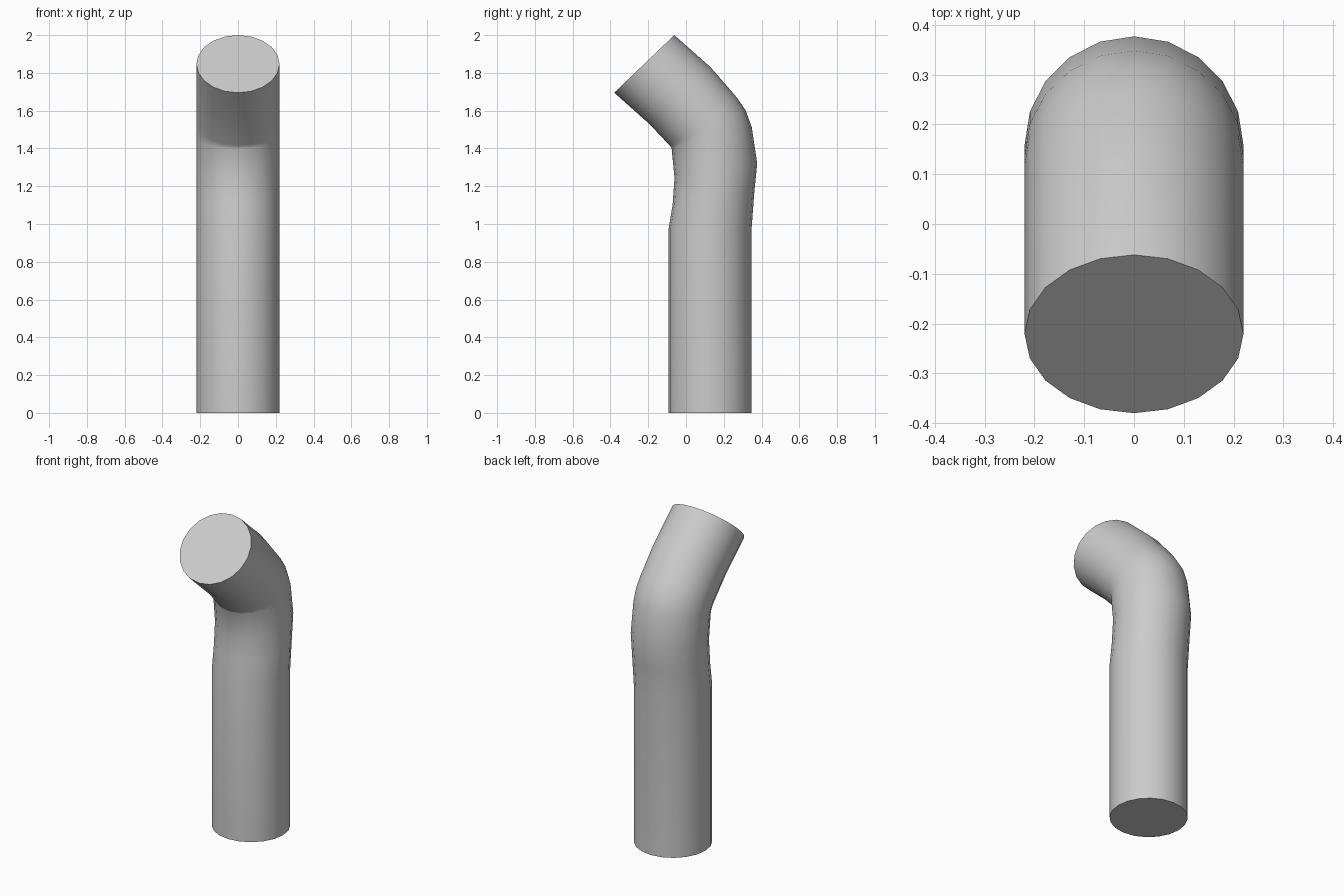
import bpy
import bmesh
import math
from mathutils import Vector

cube = bpy.data.objects.get("Cube")
if cube:
    bpy.data.objects.remove(cube, do_unlink=True)

SIDES, RADIUS = 20, 0.22

# Rings along the pipe: front (y, z) and back (y, z) ends of each diameter
RINGS = [
    ((-0.092, 0.0), (0.347, 0.0)),
    ((-0.092, 0.975), (0.347, 0.972)),
    ((-0.071, 1.10), (0.361, 1.16)),
    ((-0.061, 1.243), (0.377, 1.32)),
    ((-0.076, 1.40), (0.348, 1.513)),
    ((-0.080, 1.408), (0.315, 1.603)),
    ((-0.087, 1.416), (0.267, 1.672)),
    ((-0.193, 1.529), (0.130, 1.83)),
    ((-0.380, 1.695), (-0.062, 2.0)),
]

# Plain grey
grey = bpy.data.materials.new("plain grey")
grey.use_nodes = True
colour = (0.6, 0.6, 0.6, 1.0)
grey.diffuse_color = colour
grey.node_tree.nodes["Principled BSDF"].inputs["Base Color"].default_value = colour

# Bent pipe with closed ends
bm = bmesh.new()
loops = []
for front, back in RINGS:
    f, b = Vector((0, *front)), Vector((0, *back))
    centre, half = (f + b) / 2, (b - f) / 2
    loop = []
    for i in range(SIDES):
        a = math.tau * i / SIDES
        loop.append(bm.verts.new(centre + half * math.sin(a) + Vector((RADIUS * math.cos(a), 0, 0))))
    loops.append(loop)
for low, high in zip(loops, loops[1:]):
    for i in range(SIDES):
        j = (i + 1) % SIDES
        bm.faces.new((low[i], low[j], high[j], high[i]))
bm.faces.new(loops[0][::-1])
bm.faces.new(loops[-1])
bmesh.ops.recalc_face_normals(bm, faces=bm.faces)

mesh = bpy.data.meshes.new("bent_pipe")
bm.to_mesh(mesh)
bm.free()
mesh.materials.append(grey)
pipe = bpy.data.objects.new("bent_pipe", mesh)
bpy.context.collection.objects.link(pipe)

# Smooth wall, crisp end rims
bpy.ops.object.select_all(action="DESELECT")
pipe.select_set(True)
bpy.context.view_layer.objects.active = pipe
bpy.ops.object.shade_smooth_by_angle(angle=math.radians(60))
